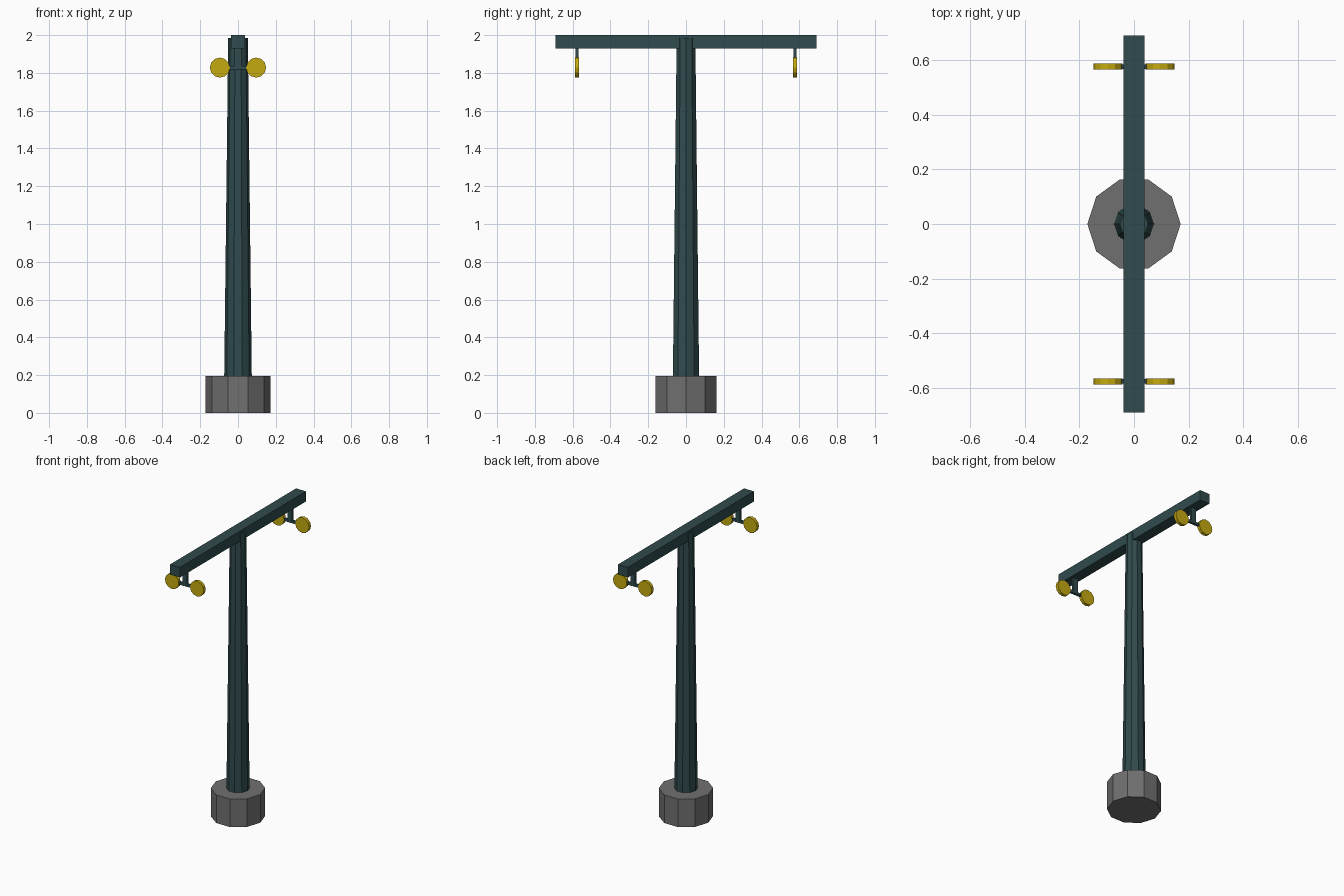
import bpy
import math

if "Cube" in bpy.data.objects:
    bpy.data.objects.remove(bpy.data.objects["Cube"])


def material(name, color):
    m = bpy.data.materials.new(name)
    m.diffuse_color = (*color, 1)
    m.use_nodes = True
    m.node_tree.nodes["Principled BSDF"].inputs["Base Color"].default_value = m.diffuse_color
    return m


GREEN = material("dark_green", (0.03, 0.07, 0.075))
YELLOW = material("yellow", (0.56, 0.40, 0.005))
STONE = material("dark_grey", (0.16, 0.16, 0.16))


def finish(name, mat):
    ob = bpy.context.object
    ob.name = name
    ob.data.materials.append(mat)
    return ob


def box(name, loc, size, mat):
    bpy.ops.mesh.primitive_cube_add(size=1, location=loc)
    ob = finish(name, mat)
    ob.scale = size
    return ob


def prism(name, r1, r2, z0, z1, mat):
    # ten-sided, corners on the x axis
    bpy.ops.mesh.primitive_cone_add(vertices=10, radius1=r1, radius2=r2, depth=z1 - z0,
                                    location=(0, 0, (z0 + z1) / 2),
                                    rotation=(0, 0, math.pi / 2))
    ob = finish(name, mat)
    ob.rotation_euler.z = math.pi / 2
    return ob


# Footing, tapered pole and top beam
prism("footing", 0.171, 0.171, 0, 0.195, STONE)
prism("pole", 0.073, 0.052, 0.19, 1.985, GREEN)
box("top_beam", (0, 0, 1.965), (0.076, 1.382, 0.07), GREEN)

# Hangers with paired insulator discs at each end of the beam
for side, y in (("front", -0.577), ("back", 0.577)):
    box(side + "_hanger", (0, y, 1.885), (0.036, 0.016, 0.12), GREEN)
    box(side + "_crossbar", (0, y, 1.828), (0.11, 0.016, 0.018), GREEN)
    for label, x in (("left", -0.096), ("right", 0.096)):
        bpy.ops.mesh.primitive_cylinder_add(vertices=12, radius=0.053, depth=0.022,
                                            location=(x, y, 1.828),
                                            rotation=(math.pi / 2, 0, 0))
        finish(f"{side}_{label}_disc", YELLOW)
